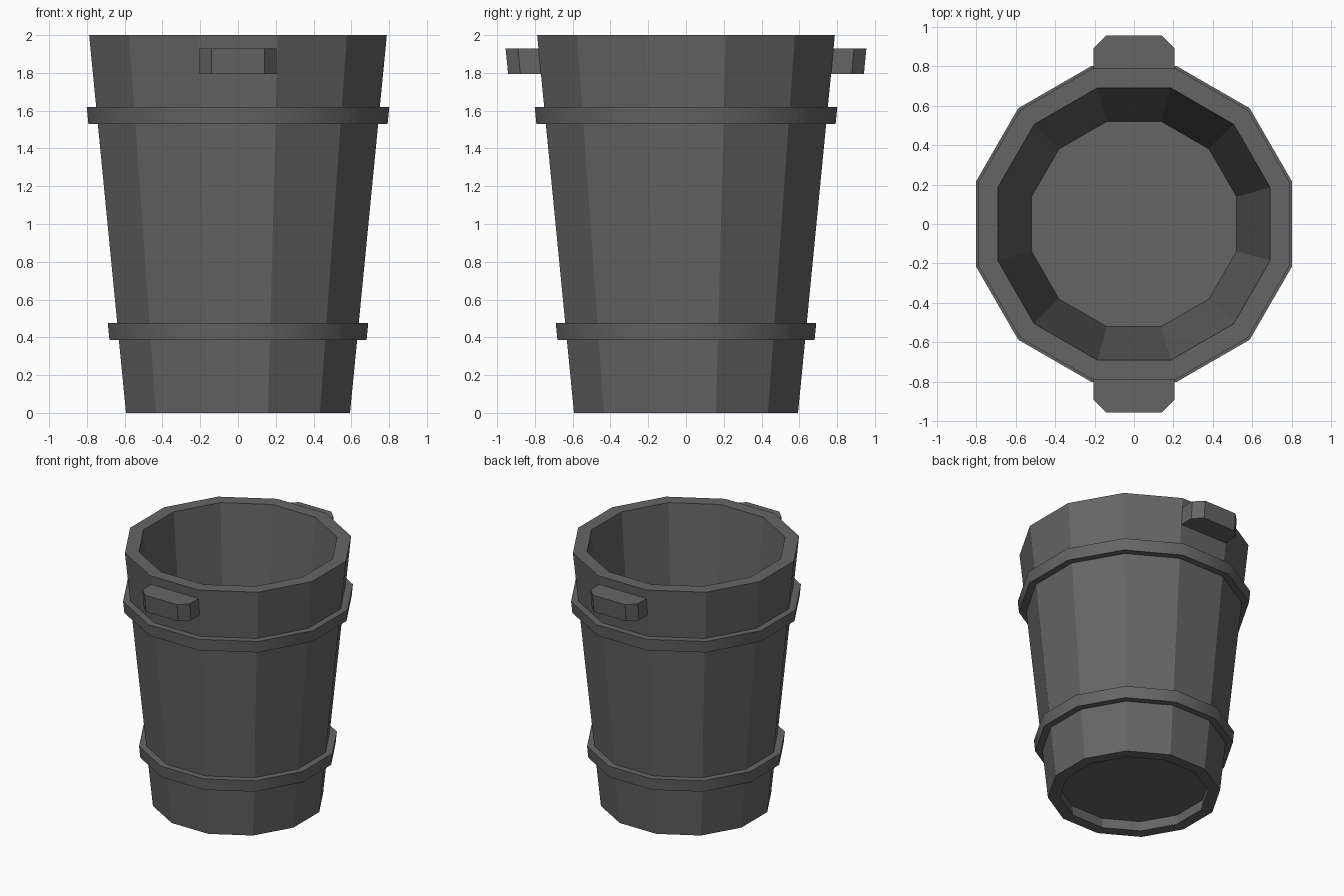
import bpy
import bmesh
import math

SIDES = 12
LEAN = 0.0975  # outward slope of the wall per unit of height

cube = bpy.data.objects.get("Cube")
if cube:
    bpy.data.objects.remove(cube, do_unlink=True)

grey = bpy.data.materials.new("dark grey")
grey.use_nodes = True
colour = (0.13, 0.13, 0.13, 1)
grey.diffuse_color = colour
grey.node_tree.nodes["Principled BSDF"].inputs["Base Color"].default_value = colour


def wall(z):
    """Distance from the axis to the outer wall's flats at height z."""
    return 0.593 + LEAN * z


def finish(name, bm):
    bmesh.ops.recalc_face_normals(bm, faces=bm.faces[:])
    mesh = bpy.data.meshes.new(name)
    bm.to_mesh(mesh)
    bm.free()
    mesh.materials.append(grey)
    obj = bpy.data.objects.new(name, mesh)
    bpy.context.collection.objects.link(obj)
    return obj


def lathe(name, profile, closed=True):
    """Turn (flat distance, z) points into a twelve-sided solid."""
    bm = bmesh.new()
    loops = []
    for dist, z in profile:
        r = dist / math.cos(math.pi / SIDES)
        angles = [2 * math.pi * (i + 0.5) / SIDES for i in range(SIDES)]
        loops.append([bm.verts.new((r * math.cos(a), r * math.sin(a), z)) for a in angles])
    pairs = list(zip(loops, loops[1:]))
    if closed:
        pairs.append((loops[-1], loops[0]))
    else:
        bm.faces.new(loops[0])
        bm.faces.new(loops[-1])
    for low, high in pairs:
        for i in range(SIDES):
            j = (i + 1) % SIDES
            bm.faces.new((low[i], low[j], high[j], high[i]))
    return finish(name, bm)


# Tapered wall, open at both ends
lathe("bucket_wall", [(wall(0), 0), (wall(2), 2), (0.69, 2), (0.51, 0)])

# Floor set a little above the ground
lathe("bucket_floor", [(0.53, 0.08), (0.53, 0.10)], closed=False)

# Two hoops, smooth around but sharp at their rims
for name, z0, z1 in (("lower_hoop", 0.385, 0.475), ("upper_hoop", 1.53, 1.62)):
    hoop = lathe(name, [(wall(z0) + 0.05, z0), (wall(z1) + 0.05, z1),
                        (wall(z1) - 0.02, z1), (wall(z0) - 0.02, z0)])
    bpy.ops.object.select_all(action="DESELECT")
    hoop.select_set(True)
    bpy.context.view_layer.objects.active = hoop
    bpy.ops.object.shade_smooth_by_angle(angle=math.radians(40))

# Grips with chamfered corners, leaning with the wall
outline = [(-0.205, 0.74), (-0.205, 0.89), (-0.14, 0.955),
           (0.14, 0.955), (0.205, 0.89), (0.205, 0.74)]
for name, side in (("front_grip", -1), ("back_grip", 1)):
    bm = bmesh.new()
    top, bottom = 1.93, 1.795
    upper = [bm.verts.new((x, side * y, top)) for x, y in outline]
    lower = [bm.verts.new((x, side * (y - LEAN * (top - bottom)), bottom)) for x, y in outline]
    bm.faces.new(upper)
    bm.faces.new(lower)
    for i in range(len(outline)):
        j = (i + 1) % len(outline)
        bm.faces.new((lower[i], lower[j], upper[j], upper[i]))
    finish(name, bm)
